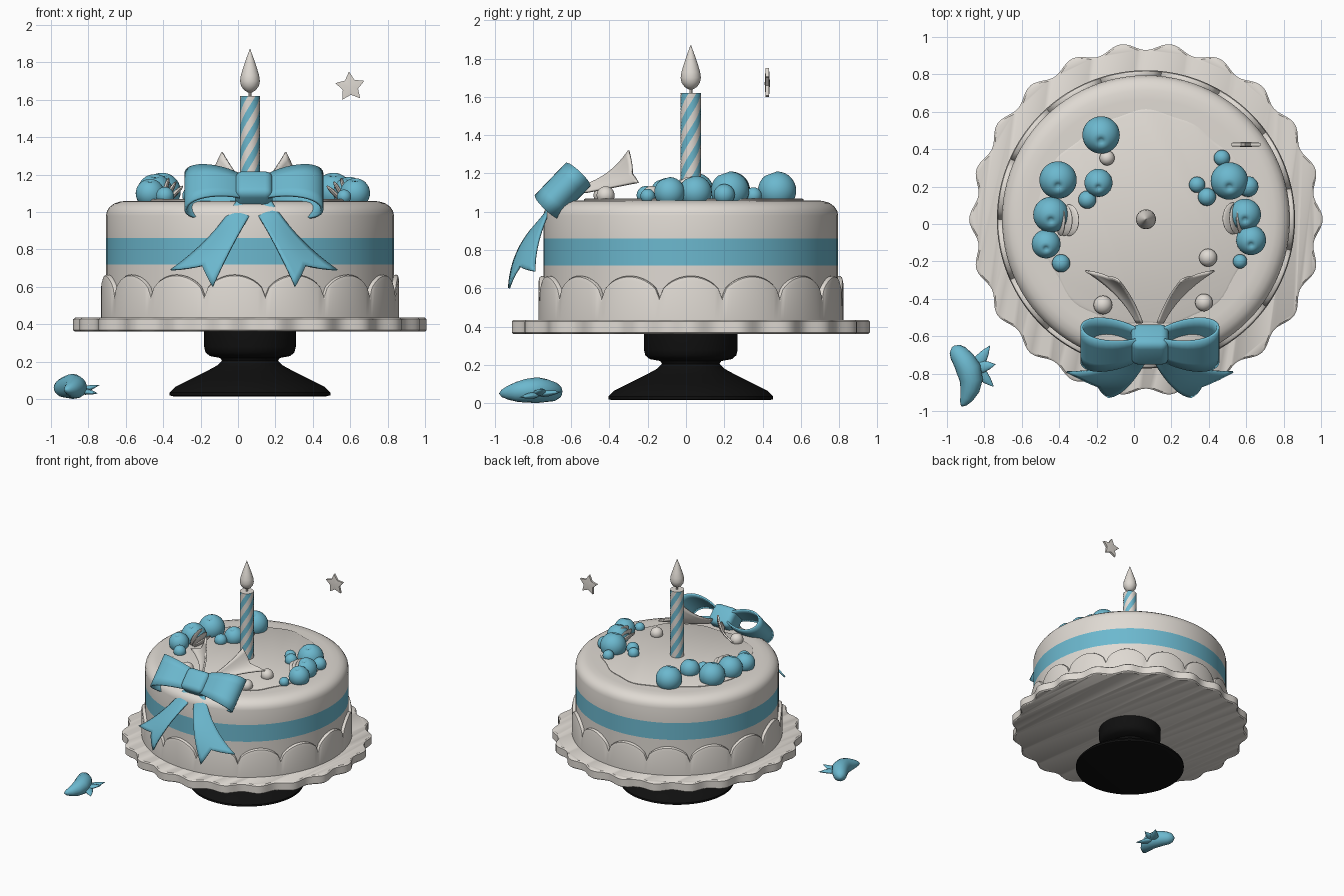
import bpy, bmesh, math
from mathutils import Vector, Matrix

if "Cube" in bpy.data.objects:
    bpy.data.objects.remove(bpy.data.objects["Cube"])

def mat(name, c):
    m = bpy.data.materials.new(name)
    m.diffuse_color = (*c, 1)
    m.use_nodes = True
    m.node_tree.nodes["Principled BSDF"].inputs["Base Color"].default_value = m.diffuse_color
    return m

CREAM = mat("cream", (0.74, 0.70, 0.65))
BLUE = mat("blue", (0.15, 0.48, 0.62))
BLACK = mat("black", (0.005, 0.005, 0.005))
CX, CY = 0.064, 0.025          # cake axis
BX = 0.085                     # bow mid-plane
TAU = 2 * math.pi

def finish(name, bm, mats, angle=40, thick=0):
    bmesh.ops.recalc_face_normals(bm, faces=bm.faces)
    me = bpy.data.meshes.new(name)
    bm.to_mesh(me)
    bm.free()
    ob = bpy.data.objects.new(name, me)
    bpy.context.collection.objects.link(ob)
    for m in mats:
        me.materials.append(m)
    bpy.ops.object.select_all(action='DESELECT')
    ob.select_set(True)
    bpy.context.view_layer.objects.active = ob
    bpy.ops.object.shade_smooth_by_angle(angle=math.radians(angle))
    if thick:
        s = ob.modifiers.new("thickness", 'SOLIDIFY')
        s.thickness, s.offset = thick, 0
    return ob

def loft(name, rings, mats, closed=True, caps=True, rule=None, angle=40, thick=0):
    """Skin a list of point rows; rule(row, column) picks the material."""
    bm = bmesh.new()
    vs = [[bm.verts.new(p) for p in r] for r in rings]
    n = len(rings[0])
    for j in range(len(rings) - 1):
        for i in range(n if closed else n - 1):
            k = (i + 1) % n
            f = bm.faces.new((vs[j][i], vs[j][k], vs[j + 1][k], vs[j + 1][i]))
            if rule:
                f.material_index = rule(j, i)
    if caps:
        bm.faces.new(vs[0])
        bm.faces.new(vs[-1])
    return finish(name, bm, mats, angle, thick)

def revolve(name, profile, mats, n=96, wave=lambda a: 0, twist=0, rule=None, angle=40):
    rings = []
    for r, z in profile:
        ring = []
        for i in range(n):
            a = TAU * i / n + twist * z
            ring.append((CX + (r + wave(a)) * math.cos(a), CY + (r + wave(a)) * math.sin(a), z))
        rings.append(ring)
    return loft(name, rings, mats, rule=rule, angle=angle)

# Stand and wavy plate
revolve("pedestal", [(0.41, 0.015), (0.43, 0.02), (0.43, 0.035), (0.40, 0.065), (0.32, 0.105),
                     (0.23, 0.15), (0.175, 0.18), (0.15, 0.205), (0.16, 0.22), (0.215, 0.23),
                     (0.238, 0.25), (0.245, 0.28), (0.245, 0.365)], [BLACK])
revolve("plate", [(0.915, 0.36), (0.925, 0.368), (0.925, 0.427), (0.915, 0.435)], [CREAM], n=264,
        wave=lambda a: 0.02 * math.cos(22 * a))

# Cake body with a blue band, and the icing layer on top
body = [(0.77, 0.43), (0.77, 0.72), (0.77, 0.86), (0.77, 0.98), (0.765, 1.005), (0.75, 1.028),
        (0.725, 1.046), (0.69, 1.057), (0.64, 1.06)]
revolve("cake_body", body, [CREAM, BLUE], rule=lambda j, i: int(j == 1))
revolve("icing_top", [(0.57, 1.05), (0.57, 1.065), (0.56, 1.07)], [CREAM],
        wave=lambda a: 0.012 * math.sin(5 * a) + 0.007 * math.sin(13 * a))

# Scalloped skirt around the bottom of the cake
N = 240
def skirt_ring(r, base, drop):
    out = []
    for i in range(N):
        a = TAU * i / N
        top = 0.55 + 0.115 * math.sqrt(abs(math.cos(7.5 * a)))
        z = base if base else top - drop
        out.append((CX + r * math.cos(a), CY + r * math.sin(a), z))
    return out
loft("scalloped_skirt", [skirt_ring(0.76, 0.433, 0), skirt_ring(0.797, 0.433, 0), skirt_ring(0.797, 0, 0.025),
                         skirt_ring(0.792, 0, 0.006), skirt_ring(0.783, 0, 0), skirt_ring(0.76, 0, 0.002)],
     [CREAM], caps=False)

# Candle with spiral stripes, wick and flame
revolve("candle", [(0.053, 1.06 + 0.56 * j / 28) for j in range(29)], [CREAM, BLUE], n=32,
        twist=12, rule=lambda j, i: int(i % 8 < 4))
revolve("wick", [(0.008, 1.61), (0.008, 1.66)], [CREAM], n=8)
revolve("flame", [(0.012, 1.64), (0.032, 1.652), (0.048, 1.675), (0.053, 1.70), (0.049, 1.73),
                  (0.037, 1.77), (0.022, 1.815), (0.009, 1.85), (0.001, 1.872)], [CREAM], n=32, angle=60)

# Bow: local axes are x, up and out, leaning back over the cake edge
UP, OUT = Vector((0, 0.69, 0.72)), Vector((0, -0.72, 0.69))
C = Vector((BX, -0.645, 1.11))

for side, s in (("left", -1), ("right", 1)):
    rings = []
    for i in range(33):
        a = TAU * i / 32
        f = (1 - math.cos(a)) / 2
        mid = C + Vector((s * (0.04 + 0.325 * f), 0, 0)) + OUT * (0.085 * math.sin(a) * (0.75 + 0.4 * f))
        h = 0.075 + 0.06 * f ** 0.8
        rings.append([mid + UP * h * v for v in (-1, -0.5, 0, 0.5, 1)])
    loft("bow_loop_" + side, rings, [BLUE], closed=False, caps=False, angle=60, thick=0.014)

bm = bmesh.new()
bmesh.ops.create_cube(bm, size=1)
bmesh.ops.scale(bm, vec=(0.2, 0.17, 0.18), verts=bm.verts)
bmesh.ops.bevel(bm, geom=bm.edges[:], offset=0.04, segments=4, profile=0.5, affect='EDGES')
rot = Matrix((Vector((1, 0, 0)), -OUT, UP)).transposed().to_4x4()
bmesh.ops.transform(bm, matrix=Matrix.Translation(C) @ rot, verts=bm.verts)
finish("bow_knot", bm, [BLUE])

def quad(p, t):
    a, b, c = (Vector(q) for q in p)
    return a * (1 - t) * (1 - 2 * t) + b * 4 * t * (1 - t) + c * t * (2 * t - 1)

def tail(name, edge_a, edge_b, m, bulge, notch):
    """Mirrored pair of ribbon ends between two curved edges, with a swallowtail cut."""
    for side, s in (("left", -1), ("right", 1)):
        rings = []
        for j in range(15):
            row = []
            for i in range(9):
                v = i / 8
                t = j / 14 * (1 - notch * (1 - abs(2 * v - 1)))
                p = quad(edge_a, t).lerp(quad(edge_b, t), v)
                p += Vector(bulge) * math.sin(math.pi * v) * t
                row.append((BX + s * p.x, p.y, p.z))
            rings.append(row)
        loft(name + "_" + side, rings, [m], closed=False, caps=False, angle=60, thick=0.012)

tail("bow_tail", [(0.08, -0.68, 1.08), (0.235, -0.765, 0.87), (0.445, -0.79, 0.69)],
     [(0.01, -0.71, 1.0), (0.115, -0.865, 0.82), (0.22, -0.925, 0.60)], BLUE, (0, -0.02, 0), 0.17)
tail("back_ribbon", [(0.04, -0.53, 1.14), (0.10, -0.40, 1.21), (0.17, -0.30, 1.32)],
     [(0.07, -0.53, 1.10), (0.18, -0.38, 1.13), (0.345, -0.25, 1.155)], CREAM, (0, 0.02, -0.02), 0.12)

# Berries and beads on top: x, y, radius
def ball(name, x, y, r, m, dimple=False):
    bm = bmesh.new()
    bmesh.ops.create_uvsphere(bm, u_segments=32, v_segments=20, radius=r)
    z = max(1.065 + 0.45 * r, 1.035 + 0.75 * r)
    for v in bm.verts:
        if dimple:                      # small hollow at the crown
            d = math.hypot(v.co.x, v.co.y) / r
            if v.co.z > 0:
                v.co.z -= 0.22 * r * math.exp(-(d / 0.16) ** 2)
    bmesh.ops.rotate(bm, matrix=Matrix.Rotation(0.35, 3, 'X'), verts=bm.verts)
    bmesh.ops.translate(bm, vec=(x, y, z), verts=bm.verts)
    finish(name, bm, [m], 60)

berries = [(-.176, .476, .1), (-.406, .235, .1), (-.19, .22, .075), (-.25, .13, .048),
           (-.444, .05, .095), (-.47, -.107, .077), (-.39, -.21, .048), (.47, .353, .043),
           (.51, .23, .1), (.337, .21, .043), (.39, .145, .048), (.594, .05, .085),
           (.626, -.086, .08), (.567, -.2, .038), (.61, .2, .055)]
for k, (x, y, r) in enumerate(berries):
    ball("berry_%d" % k, x, y, r, BLUE, r > 0.06)
for k, (x, y, r) in enumerate([(-.144, .353, .04), (-.166, -.433, .05), (.374, -.42, .047), (.396, -.18, .048)]):
    ball("bead_%d" % k, x, y, r, CREAM)

# Small curled cream petals tucked among the berries
for side, x, y, s in (("left", -0.37, 0.02, 1), ("right", 0.55, 0.03, -1)):
    bm = bmesh.new()
    for k in range(3):
        M = (Matrix.Translation((x + s * 0.022 * (k - 1), y, 1.10 + 0.012 * (1 - k)))
             @ Matrix.Rotation(s * (0.3 + 0.25 * k), 4, 'Y') @ Matrix.Diagonal((0.014, 0.085, 0.075, 1)))
        bmesh.ops.create_uvsphere(bm, u_segments=16, v_segments=10, radius=1, matrix=M)
    finish("petals_" + side, bm, [CREAM], 60)

# Floating star
bm = bmesh.new()
front, back = (bm.verts.new((0.6, 0.425 + d, 1.67)) for d in (-0.014, 0.014))
rims = []
for d in (-0.009, 0.009):
    rims.append([bm.verts.new((0.6 + r * math.sin(a), 0.425 + d, 1.67 + r * math.cos(a)))
                 for i in range(10) for r, a in [((0.082, 0.043)[i % 2], TAU * i / 10 - 0.08)]])
for i in range(10):
    k = (i + 1) % 10
    bm.faces.new((front, rims[0][i], rims[0][k]))
    bm.faces.new((back, rims[1][k], rims[1][i]))
    bm.faces.new((rims[0][i], rims[1][i], rims[1][k], rims[0][k]))
finish("star", bm, [CREAM], 30)

# Curved fruit lying on the floor, with three pointed leaves
def sweep(name, pts, flat=1.0):
    P = [Vector(p[:3]) for p in pts]
    rings = []
    for j, p in enumerate(P):
        d = (P[min(j + 1, len(P) - 1)] - P[max(j - 1, 0)]).normalized()
        side = d.cross(Vector((0, 0, 1))).normalized()
        up = side.cross(d)
        r = pts[j][3]
        rings.append([p + side * r * math.cos(TAU * i / 16) + up * r * flat * math.sin(TAU * i / 16)
                      for i in range(16)])
    loft(name, rings, [BLUE], angle=70)

sweep("fruit", [(-.968, -.655, .06, .008), (-.958, -.668, .06, .035), (-.94, -.69, .06, .05),
                (-.91, -.73, .065, .06), (-.885, -.775, .068, .067), (-.87, -.835, .064, .062),
                (-.878, -.885, .058, .052), (-.895, -.93, .053, .036), (-.913, -.96, .05, .02),
                (-.922, -.974, .05, .004)])
for k, (x, y, z) in enumerate([(-.77, -.65, .06), (-.74, -.75, .075), (-.75, -.87, .03)]):
    b, t = Vector((-.85, -.77, .045)), Vector((x, y, z))
    sweep("fruit_leaf_%d" % k, [(*b.lerp(t, f), r) for f, r in ((0, .02), (.35, .034), (.7, .02), (1, .001))], 0.5)
